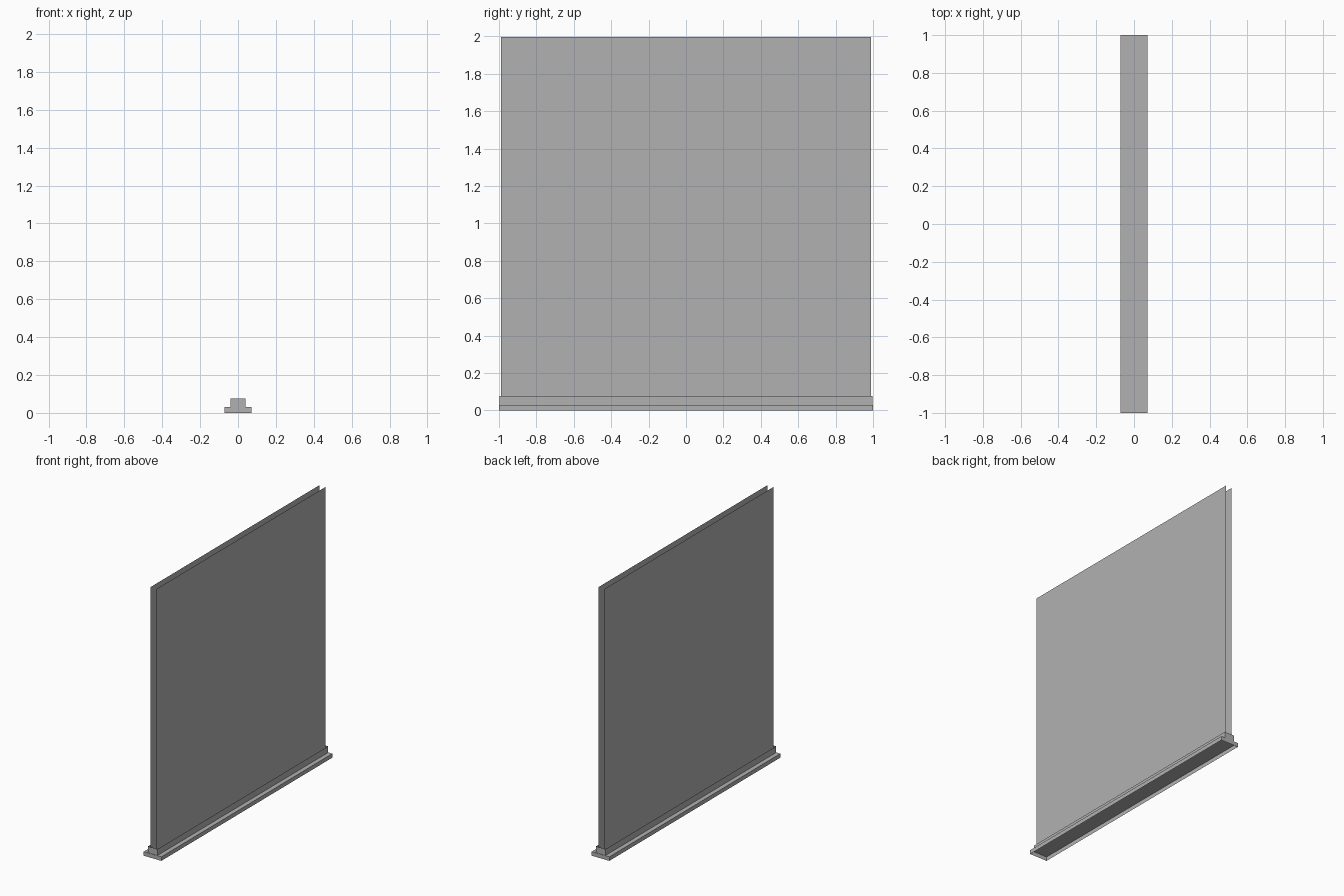
import bpy, bmesh

if "Cube" in bpy.data.objects:
    bpy.data.objects.remove(bpy.data.objects["Cube"])

grey = bpy.data.materials.new("mid_grey")
grey.diffuse_color = (0.44, 0.44, 0.44, 1)
grey.use_nodes = True
grey.node_tree.nodes["Principled BSDF"].inputs["Base Color"].default_value = grey.diffuse_color


def make_object(name, bm):
    mesh = bpy.data.meshes.new(name)
    bm.to_mesh(mesh)
    bm.free()
    mesh.materials.append(grey)
    obj = bpy.data.objects.new(name, mesh)
    bpy.context.collection.objects.link(obj)
    return obj


# Thin-walled box, open underneath, with or without a top
def open_box(name, hx, hy, z0, z1, top):
    bm = bmesh.new()
    low, high = [[bm.verts.new((sx * hx, sy * hy, z))
                  for sx, sy in ((-1, -1), (1, -1), (1, 1), (-1, 1))]
                 for z in (z0, z1)]
    for i in range(4):
        j = (i + 1) % 4
        bm.faces.new((low[i], low[j], high[j], high[i]))
    if top:
        bm.faces.new(high)
    return make_object(name, bm)


# Paper-thin upright panel
def panel(name, side):
    bm = bmesh.new()
    x = side * 0.025
    corners = [(x, -0.99, 0.03), (x, 0.99, 0.03), (x, 0.99, 1.996), (x, -0.99, 1.996)]
    if side < 0:
        corners.reverse()
    bm.faces.new([bm.verts.new(c) for c in corners])
    return make_object(name, bm)


# Stepped base: wide flange below a narrow open-topped rail
open_box("base_flange", 0.072, 1.0, 0.0, 0.03, True)
open_box("upper_rail", 0.039, 0.997, 0.03, 0.077, False)

# Pair of panels standing in the rail
panel("right_panel", 1)
panel("left_panel", -1)
